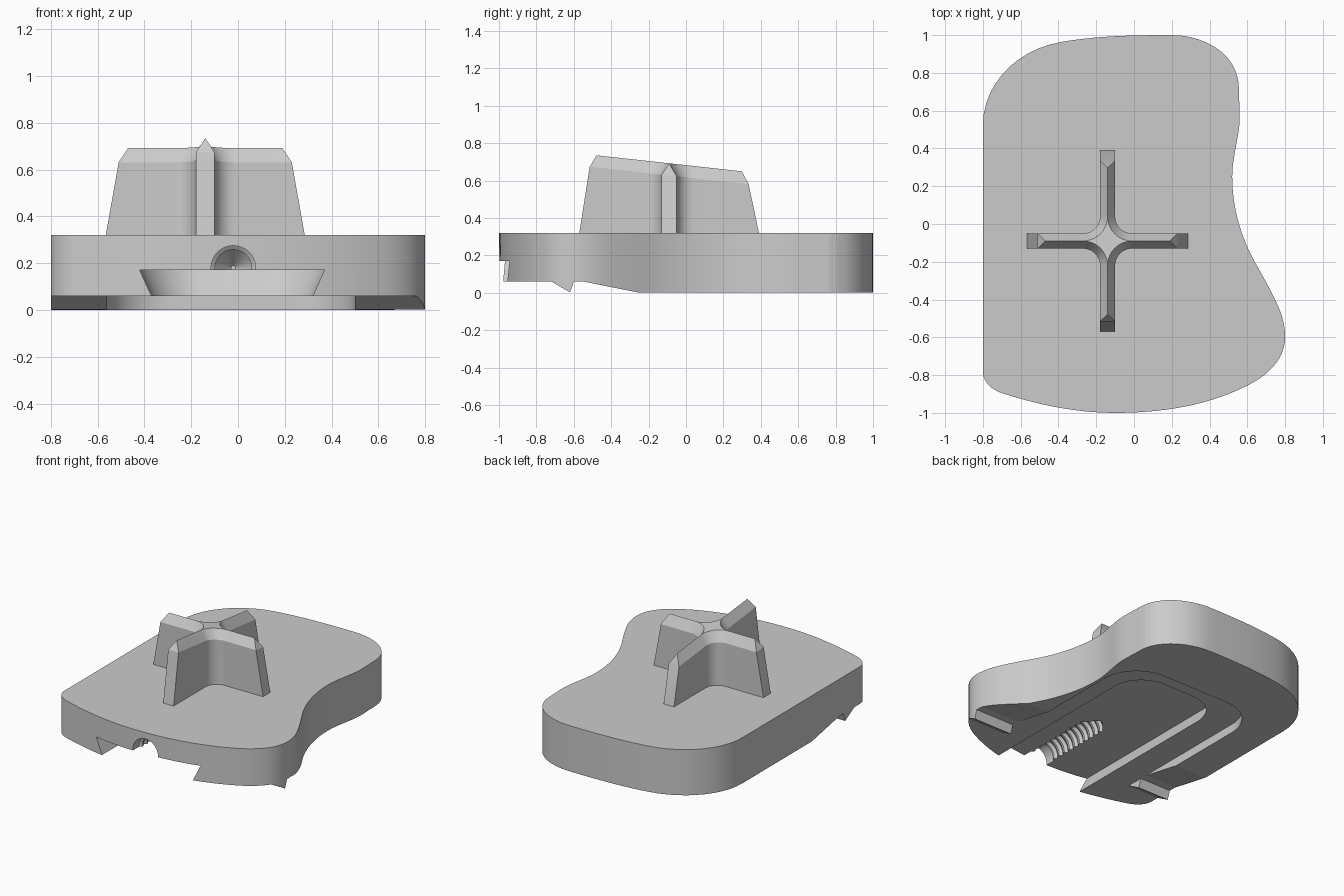
import bpy, bmesh
from math import sin, cos, pi, radians
from mathutils import Vector
from mathutils.geometry import interpolate_bezier

if "Cube" in bpy.data.objects:
    bpy.data.objects.remove(bpy.data.objects["Cube"])


def loft(name, rings, top_cap=None):
    """Skin matching closed rings and cap both ends."""
    bm = bmesh.new()
    loops = [[bm.verts.new(p) for p in ring] for ring in rings]
    n = len(loops[0])
    for a, b in zip(loops, loops[1:]):
        for i in range(n):
            j = (i + 1) % n
            bm.faces.new((a[i], a[j], b[j], b[i]))
    bm.faces.new(loops[0][::-1])
    bm.faces.new([loops[-1][i] for i in (top_cap or range(n))])
    bmesh.ops.remove_doubles(bm, verts=bm.verts, dist=0.0005)
    bmesh.ops.recalc_face_normals(bm, faces=bm.faces)
    mesh = bpy.data.meshes.new(name)
    bm.to_mesh(mesh)
    bm.free()
    obj = bpy.data.objects.new(name, mesh)
    bpy.context.collection.objects.link(obj)
    return obj


def at_z(points, z):
    return [(x, y, z) for x, y in points]


def activate(obj):
    bpy.ops.object.select_all(action='DESELECT')
    obj.select_set(True)
    bpy.context.view_layer.objects.active = obj


def cut(target, cutter):
    cutter.hide_render = True
    mod = target.modifiers.new(cutter.name, 'BOOLEAN')
    mod.operation, mod.solver, mod.object = 'DIFFERENCE', 'EXACT', cutter
    activate(target)
    bpy.ops.object.modifier_apply(modifier=mod.name)
    bpy.data.objects.remove(cutter)


def smooth(obj, angle):
    activate(obj)
    bpy.ops.object.shade_smooth_by_angle(angle=radians(angle))


def outline(nodes, steps=12):
    """Closed smooth outline through (x, y, heading) nodes."""
    pts = []
    for (ax, ay, ah), (bx, by, bh) in zip(nodes, nodes[1:] + nodes[:1]):
        a, b = Vector((ax, ay, 0)), Vector((bx, by, 0))
        turn = radians((bh - ah + 180) % 360 - 180)
        reach = (b - a).length / (3 * cos(turn / 4) ** 2)
        da = Vector((cos(radians(ah)), sin(radians(ah)), 0)) * reach
        db = Vector((cos(radians(bh)), sin(radians(bh)), 0)) * reach
        count = 2 if abs(turn) < 0.01 else steps
        seg = interpolate_bezier(a, a + da, b - db, b, count)
        pts += [(p.x, p.y) for p in seg[:-1]]
    return pts


def slot(x0, x1, back, r, inset=0.0, steps=12):
    """Front-opening slot outline with a rounded back."""
    x0, x1, back, r = x0 + inset, x1 - inset, back - inset, r - inset
    pts = [(x0, -1.2), (x1, -1.2)]
    for cx, start in ((x1 - r, 0), (x0 + r, pi / 2)):
        for i in range(steps + 1):
            t = start + i * pi / 2 / steps
            pts.append((cx + r * cos(t), back - r + r * sin(t)))
    return pts


# Plate body
TOP = 0.32
plan = outline([
    (-.8, .52, 270), (-.8, -.78, 270), (-.7, -.895, 342), (-.1, -1, 0),
    (.62, -.845, 28), (.8, -.6, 90), (.765, -.44, 114), (.65, -.22, 120),
    (.52, .25, 90), (.555, .5, 82), (.555, .72, 90), (.2, 1, 180),
    (-.39, .963, 190)])
plate = loft("base_plate", [at_z(plan, 0), at_z(plan, TOP)])

# Raised front underside, leaving a ridge tab on each side
relief = [(-1.2, -.1), (-1.2, .06), (-.72, .06), (-.62, .002),
          (-.6, .06), (-.55, .06), (-.25, 0), (-.25, -.1)]
cut(plate, loft("front_relief", [[(x, y, z) for y, z in relief] for x in (-1, 1)]))

# Shallow recess
recess = slot(-.56, .5, .57, .27)
cut(plate, loft("shallow_recess", [at_z(recess, -.1), at_z(recess, .06)]))

# Undercut dovetail pocket
cut(plate, loft("dovetail_pocket", [
    at_z(slot(-.42, .37, .46, .27, .055), .05),
    at_z(slot(-.42, .37, .46, .27), .17)]))

# Threaded bore with a conical end
stations = [(-1.1, .095), (-.93, .095)]
for i in range(10):
    y = -.93 + i * .05
    stations += [(y + .012, .078), (y + .025, .078), (y + .04, .095)]
stations += [(-.43, .08), (-.35, .01)]
bore = [[(-.02 + r * cos(t), y, .18 + r * sin(t))
         for t in (2 * pi * k / 40 for k in range(40))] for y, r in stations]
cut(plate, loft("threaded_bore", bore))
smooth(plate, 10.5)

# Cross-shaped keel: filleted arms, tapered ends and a sloping ridged top
HALF, FILLET, STEPS = .04, .09, 10


def cross(x_len, y_len, half, z, tilt):
    centre = HALF + FILLET
    r = centre - half
    quarter = [(x_len, half)]
    for i in range(STEPS + 1):
        t = i * pi / 2 / STEPS
        quarter.append((centre - r * sin(t), centre - r * cos(t)))
    quarter.append((half, y_len))
    ring = []
    for sx, sy in ((1, 1), (-1, 1), (-1, -1), (1, -1)):
        pts = quarter if sx * sy > 0 else quarter[::-1]
        ring += [(sx * x - .14, sy * y - .09, z - tilt * sy * y) for x, y in pts]
    return ring


# The cap spans only the fillet arcs, since each arm closes to a ridge line
size = STEPS + 3
arc_ids = [q * size + i for q in range(4)
           for i in range(1, size - 1) if q == 0 or i > 1]
arc_ids = arc_ids[:-1]
keel = loft("cross_keel", [
    cross(.427, .482, HALF, TOP - .01, 0),
    cross(.37, .425, HALF, .627, .11),
    cross(.33, .388, 0, .692, .11)], arc_ids)
smooth(keel, 20)
